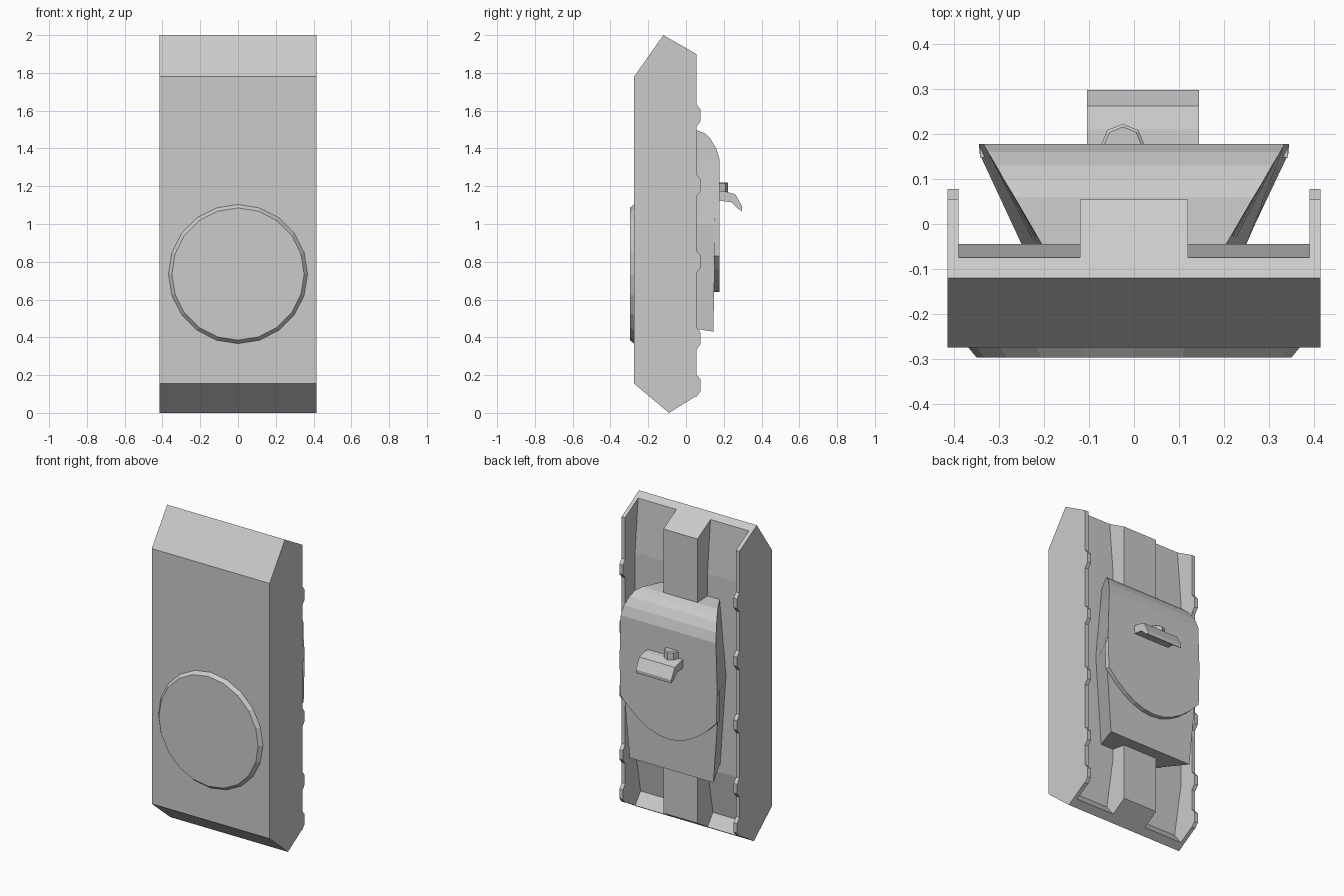
import bpy, bmesh, math
from mathutils import Matrix

if "Cube" in bpy.data.objects:
    bpy.data.objects.remove(bpy.data.objects["Cube"])


def finish(name, bm):
    bmesh.ops.recalc_face_normals(bm, faces=bm.faces)
    me = bpy.data.meshes.new(name)
    bm.to_mesh(me)
    bm.free()
    ob = bpy.data.objects.new(name, me)
    bpy.context.collection.objects.link(ob)
    return ob


def extrude_profile(bm, pts, x0, x1):
    """Prism along x from a (y, z) profile."""
    a = [bm.verts.new((x0, y, z)) for y, z in pts]
    b = [bm.verts.new((x1, y, z)) for y, z in pts]
    bm.faces.new(a)
    bm.faces.new(b[::-1])
    for i in range(len(pts)):
        j = (i + 1) % len(pts)
        bm.faces.new((a[i], b[i], b[j], a[j]))


def cone(name, loc, axis_rot, r1, r2, depth, sides):
    bm = bmesh.new()
    bmesh.ops.create_cone(bm, cap_ends=True, segments=sides, radius1=r1, radius2=r2,
                          depth=depth, matrix=Matrix.Translation(loc) @ axis_rot)
    return finish(name, bm)


# hull with two long recesses either side of a centre spine
bm = bmesh.new()
extrude_profile(bm, [(-.275, .155), (-.275, 1.78), (-.12, 2), (.055, 1.9), (.055, .09), (-.09, 0)],
                -.415, .415)
hull = finish("hull", bm)
bm = bmesh.new()
recess = [(.2, 2.1), (-.086, 2.1), (-.075, 1.974), (-.045, 1.64), (-.045, .4),
          (-.10, .10), (-.045, .028), (.02, -.06), (.2, -.06)]
for s in (-1, 1):
    extrude_profile(bm, recess, s * .12, s * .39)
cutter = finish("recess_cutter", bm)
cutter.hide_render = True
mod = hull.modifiers.new("recesses", 'BOOLEAN')
mod.operation = 'DIFFERENCE'
mod.solver = 'EXACT'
mod.object = cutter
bpy.context.view_layer.objects.active = hull
bpy.ops.object.modifier_apply(modifier=mod.name)
bpy.data.objects.remove(cutter)

# rounded bumps along the edges of the side skirts
bm = bmesh.new()
for z in (.145, .395, .8, 1.205, 1.575):
    bump = [(.05, z - .06), (.055, z - .06), (.078, z - .03), (.078, z + .03), (.055, z + .06), (.05, z + .06)]
    for s in (-1, 1):
        extrude_profile(bm, bump, s * .39, s * .415)
finish("skirt_bumps", bm)

# raised disc on the front
cone("front_disc", (0, -.285, .735), Matrix.Rotation(math.pi / 2, 4, 'X'), .37, .35, .024, 20)

# turret: sections down z as (outer z, base z, outer y, outer half width, base half width)
sections = [(1.495, 1.5, .06, .266, .205), (1.48, 1.49, .10, .29, .206), (1.45, 1.47, .13, .307, .208),
            (1.40, 1.42, .16, .325, .213), (1.34, 1.34, .178, .335, .22), (1.03, 1.03, .178, .345, .25),
            (1.00, 1.00, .155, .343, .248), (.43, .46, .145, .295, .21)]
bm = bmesh.new()
prev = None
for zo, zb, y, wo, wb in sections:
    ring = [bm.verts.new(p) for p in ((-wb, -.045, zb), (-wo, y, zo), (wo, y, zo), (wb, -.045, zb))]
    if prev:
        for i in range(4):
            j = (i + 1) % 4
            bm.faces.new((prev[i], prev[j], ring[j], ring[i]))
    else:
        bm.faces.new(ring)
    prev = ring
bm.faces.new(prev)
finish("turret", bm)

# turret cover plate with an arched lower edge
bm = bmesh.new()
n = 10
outline = [(-.343, 1.03), (.343, 1.03)]
for i in range(n + 1):
    t = 1 - 2 * i / n
    outline.append((.338 * t, .64 + .19 * t * t))
front = [bm.verts.new((x, .178, z)) for x, z in outline]
back = [bm.verts.new((x, .148, z)) for x, z in outline]
bm.faces.new(front)
bm.faces.new(back[::-1])
for i in range(len(outline)):
    j = (i + 1) % len(outline)
    bm.faces.new((front[i], back[i], back[j], front[j]))
finish("turret_cover", bm)

# bent visor on the turret
bm = bmesh.new()
extrude_profile(bm, [(.17, 1.175), (.21, 1.172), (.262, 1.157), (.298, 1.09), (.296, 1.068),
                     (.27, 1.085), (.24, 1.115), (.17, 1.125)], -.105, .145)
finish("visor", bm)

# small knob above the visor
cone("knob", (-.025, .174, 1.19), Matrix.Rotation(math.pi / 8 * 2, 4, 'Z'), .049, .049, .05, 8)
cone("knob_cap", (-.025, .174, 1.218), Matrix.Rotation(math.pi / 8 * 2, 4, 'Z'), .049, .042, .006, 8)
